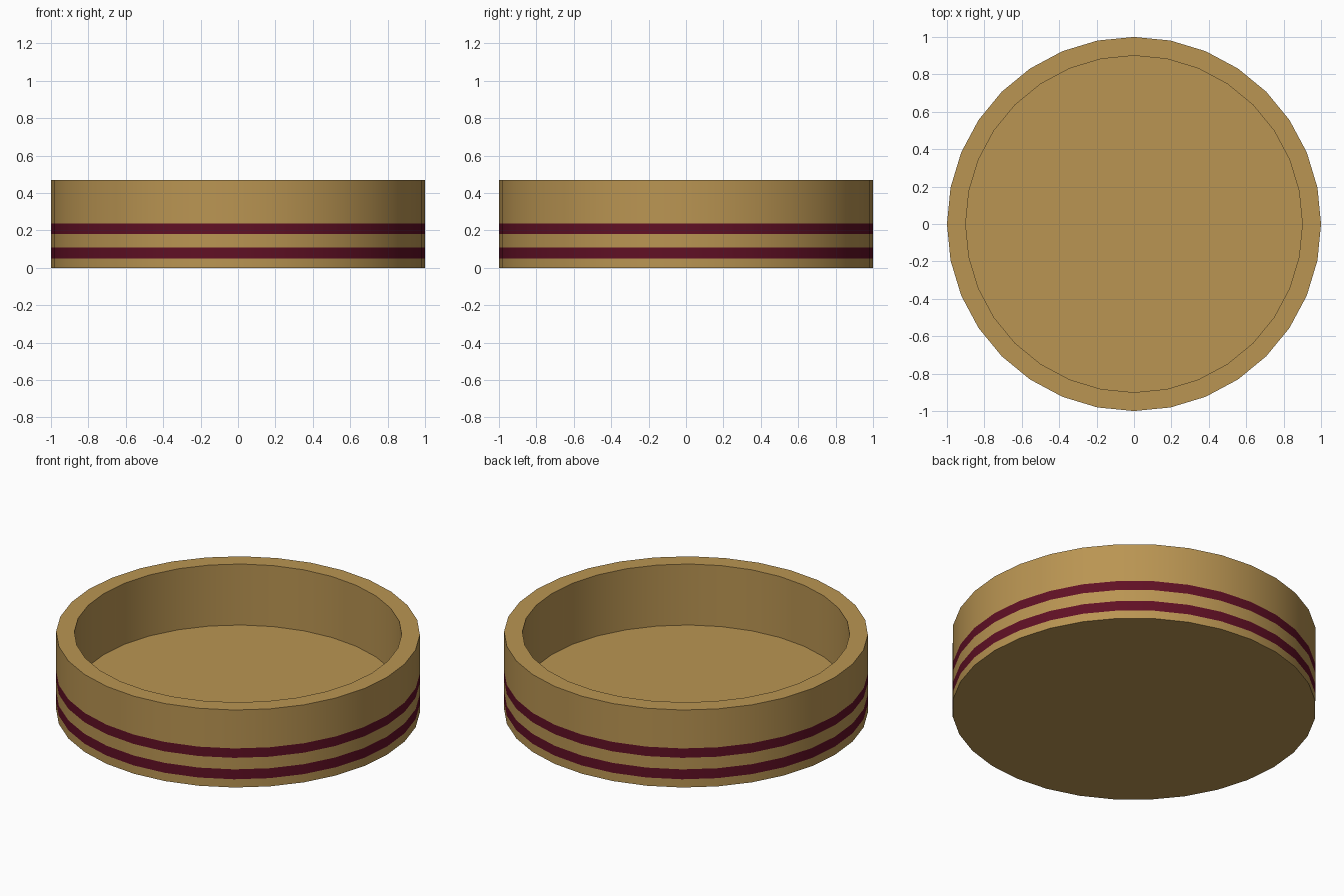
import bpy, bmesh, math

if "Cube" in bpy.data.objects:
    bpy.data.objects.remove(bpy.data.objects["Cube"])

SIDES = 32


def material(name, color):
    m = bpy.data.materials.new(name)
    m.diffuse_color = (*color, 1)
    m.use_nodes = True
    m.node_tree.nodes["Principled BSDF"].inputs["Base Color"].default_value = m.diffuse_color
    return m


tan = material("tan", (0.49, 0.30, 0.085))
maroon = material("maroon", (0.118, 0.005, 0.018))

# Cross-section of the tray: outer wall with stripe cuts, rim, inner wall, floor
outer = [(1, z) for z in (0, 0.05, 0.11, 0.18, 0.237, 0.47)]
profile = outer + [(0.9, 0.47), (0.9, 0.10)]
striped = (1, 3)  # outer wall bands that are maroon

bm = bmesh.new()
rings = []
for r, z in profile:
    rings.append([bm.verts.new((r * math.cos(2 * math.pi * i / SIDES),
                                r * math.sin(2 * math.pi * i / SIDES), z))
                  for i in range(SIDES)])

# Walls and rim
for k in range(len(rings) - 1):
    a, b = rings[k], rings[k + 1]
    for i in range(SIDES):
        j = (i + 1) % SIDES
        f = bm.faces.new((a[i], a[j], b[j], b[i]))
        f.material_index = 1 if k in striped else 0

# Underside and inner floor
bm.faces.new(rings[0][::-1])
bm.faces.new(rings[-1])

mesh = bpy.data.meshes.new("round_tray")
bm.to_mesh(mesh)
bm.free()
mesh.materials.append(tan)
mesh.materials.append(maroon)
tray = bpy.data.objects.new("round_tray", mesh)
bpy.context.collection.objects.link(tray)

# Smooth round walls, sharp rims
bpy.context.view_layer.objects.active = tray
tray.select_set(True)
bpy.ops.object.shade_smooth_by_angle(angle=math.radians(30))
